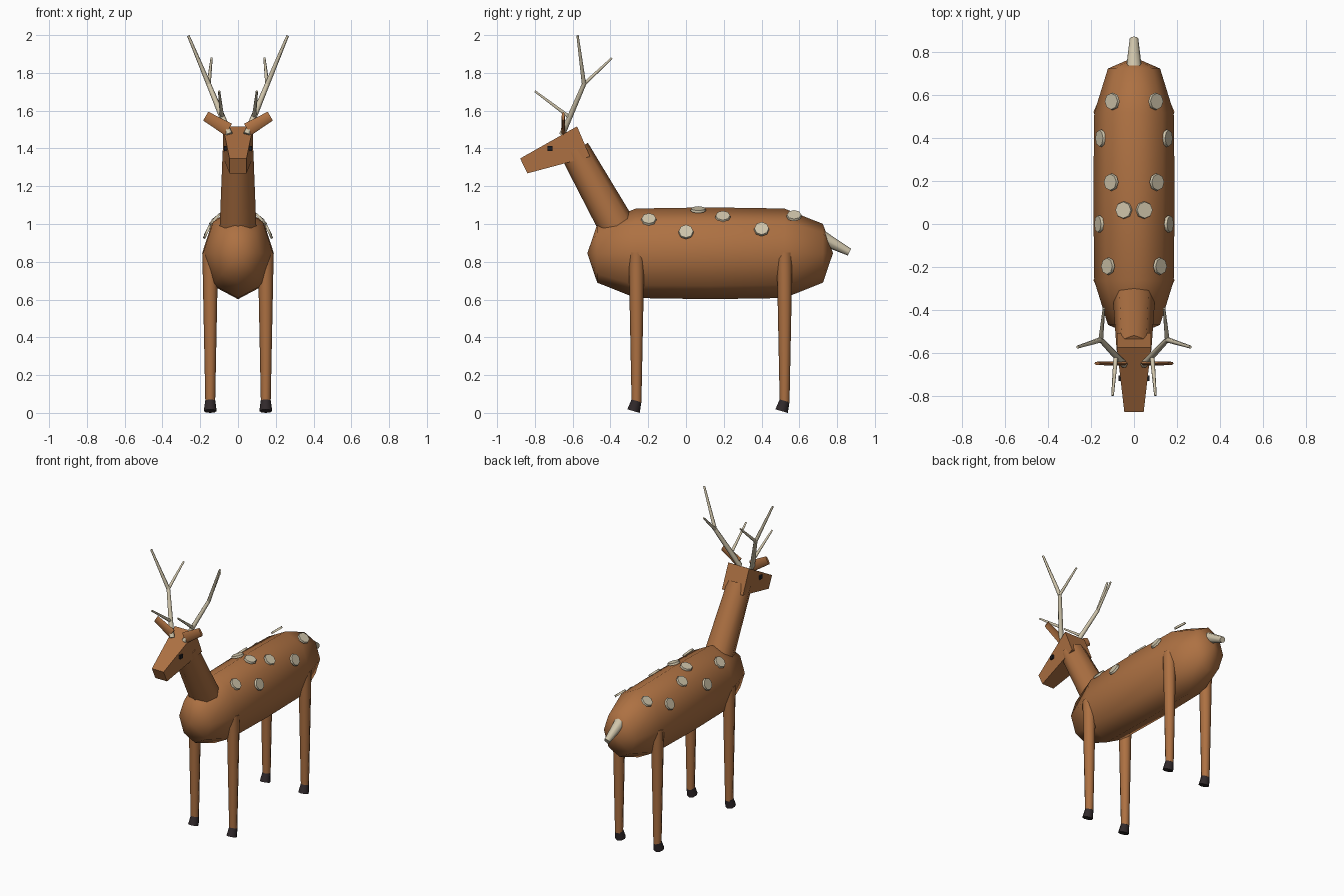
import bpy, bmesh, math
from mathutils import Vector

if "Cube" in bpy.data.objects:
    bpy.data.objects.remove(bpy.data.objects["Cube"])

def material(name, rgb):
    m = bpy.data.materials.new(name)
    m.diffuse_color = (*rgb, 1)
    m.use_nodes = True
    m.node_tree.nodes["Principled BSDF"].inputs["Base Color"].default_value = m.diffuse_color
    return m

BROWN = material("brown coat", (0.42, 0.165, 0.055))
CREAM = material("cream", (0.62, 0.55, 0.40))
HOOF = material("dark hoof", (0.030, 0.022, 0.024))
BLACK = material("black", (0.012, 0.012, 0.015))

def finish(name, bm, mat, angle=50):
    bmesh.ops.recalc_face_normals(bm, faces=bm.faces)
    me = bpy.data.meshes.new(name)
    bm.to_mesh(me)
    bm.free()
    me.materials.append(mat)
    if angle:
        for p in me.polygons:
            p.use_smooth = True
        me.set_sharp_from_angle(angle=math.radians(angle))
    ob = bpy.data.objects.new(name, me)
    bpy.context.collection.objects.link(ob)
    return ob

def loft(bm, rings):
    """Skin a list of vertex rings; a one-vertex ring is a tip, open ends are capped."""
    for a, b in zip(rings, rings[1:]):
        n = max(len(a), len(b))
        for i in range(n):
            j = (i + 1) % n
            quad = [a[i % len(a)], a[j % len(a)], b[j % len(b)], b[i % len(b)]]
            bm.faces.new(list(dict.fromkeys(quad)))
    for r in (rings[0], rings[-1]):
        if len(r) > 2:
            bm.faces.new(r)

def tube(name, pts, radii, mat, sides=8, flat=1.0, angle=50):
    """Straight-sided tapered limb through the points, optionally flattened."""
    bm = bmesh.new()
    pts = [Vector(p) for p in pts]
    rings = []
    for k, p in enumerate(pts):
        d = (pts[min(k + 1, len(pts) - 1)] - pts[max(k - 1, 0)]).normalized()
        side = Vector((0, 1, 0)) if abs(d.x) > 0.7 else Vector((1, 0, 0))
        u = (side - d * side.dot(d)).normalized()
        v = d.cross(u)
        ring = []
        for i in range(sides):
            a = 2 * math.pi * i / sides
            ring.append(bm.verts.new(p + radii[k] * (u * math.cos(a) * flat + v * math.sin(a))))
        rings.append(ring)
    loft(bm, rings)
    return finish(name, bm, mat, angle)

def box(name, corners, mat):
    """Box from two four-point ends."""
    bm = bmesh.new()
    loft(bm, [[bm.verts.new(c) for c in end] for end in corners])
    return finish(name, bm, mat, 0)

# Body: eight-sided barrel with domed ends
ZC, RX, RZ = 0.845, 0.19, 0.243
bm = bmesh.new()
rings = [[bm.verts.new((0, -0.522, ZC))]]
for y, s in ((-0.47, 0.64), (-0.265, 0.975), (0.13, 1.0), (0.52, 0.975), (0.725, 0.64)):
    rings.append([bm.verts.new((RX * s * math.cos(i * math.pi / 4), y,
                                ZC + RZ * s * math.sin(i * math.pi / 4))) for i in range(8)])
rings.append([bm.verts.new((0, 0.778, ZC))])
loft(bm, rings)
finish("body", bm, BROWN, 80)

# Neck
tube("neck", [(0, -0.35, 0.96), (0, -0.59, 1.39)], [0.098, 0.081], BROWN)

# Head: tapered block
def head_end(w, top, bottom):
    return [(-w, *top), (w, *top), (w, *bottom), (-w, *bottom)]

box("head", [head_end(0.045, (-0.878, 1.347), (-0.84, 1.268)),
             head_end(0.080, (-0.577, 1.517), (-0.508, 1.357))], BROWN)

# Nose plate
box("nose", [head_end(0.021, (-0.878, 1.347), (-0.860, 1.310)),
             head_end(0.021, (-0.866, 1.343), (-0.850, 1.306))], BLACK)

# Tail
tube("tail", [(0, 0.70, 0.938), (0, 0.865, 0.851)], [0.040, 0.020], CREAM)

for s, tag in ((1, "right"), (-1, "left")):
    # Eyes
    x0, x1, y, z, h = 0.05 * s, 0.073 * s, -0.72, 1.40, 0.013
    box("eye_" + tag, [[(x, y - h, z - h), (x, y + h, z - h), (x, y + h, z + h), (x, y - h, z + h)]
                       for x in (x0, x1)], BLACK)

    # Ears: flattened tapered flaps
    tube("ear_" + tag, [(0.05 * s, -0.65, 1.50), (0.171 * s, -0.65, 1.571)],
         [0.036, 0.027], BROWN, flat=0.3)

    # Antlers: main beam with brow and rear tines
    fork = (0.155 * s, -0.54, 1.74)
    brow = (0.085 * s, -0.622, 1.57)
    tube("antler_beam_" + tag, [(0.046 * s, -0.655, 1.475), fork], [0.018, 0.013], CREAM, 6, angle=65)
    tube("antler_tip_" + tag, [fork, (0.263 * s, -0.574, 1.997)], [0.013, 0.007], CREAM, 6, angle=65)
    tube("antler_rear_tine_" + tag, [fork, (0.14 * s, -0.393, 1.878)], [0.011, 0.006], CREAM, 6, angle=65)
    tube("antler_brow_tine_" + tag, [brow, (0.10 * s, -0.80, 1.703)], [0.011, 0.006], CREAM, 6, angle=65)

    # Legs and hooves
    for y, end in ((-0.262, "front"), (0.522, "back")):
        x = 0.147 * s
        tube(f"{end}_leg_{tag}", [(x, y, 0.85), (x, y, 0.055)], [0.042, 0.026], BROWN)
        tube(f"{end}_hoof_{tag}", [(x, y, 0.064), (x, y - 0.016, 0.0095)], [0.027, 0.034], HOOF)

    # Coat spots: thin discs lying along the back
    for k, (x, y) in enumerate(((0.125, -0.197), (0.167, 0.0), (0.11, 0.195),
                                (0.16, 0.40), (0.105, 0.572), (0.05, 0.065))):
        z = RZ * math.sqrt(1 - (x / RX) ** 2)
        n = Vector((s * x / RX ** 1.7, 0, z / RZ ** 1.7)).normalized()
        c = Vector((s * x, y, ZC + z))
        tube(f"spot_{tag}_{k + 1}", [c - n * 0.010, c + n * 0.003], [0.041, 0.038], CREAM)
